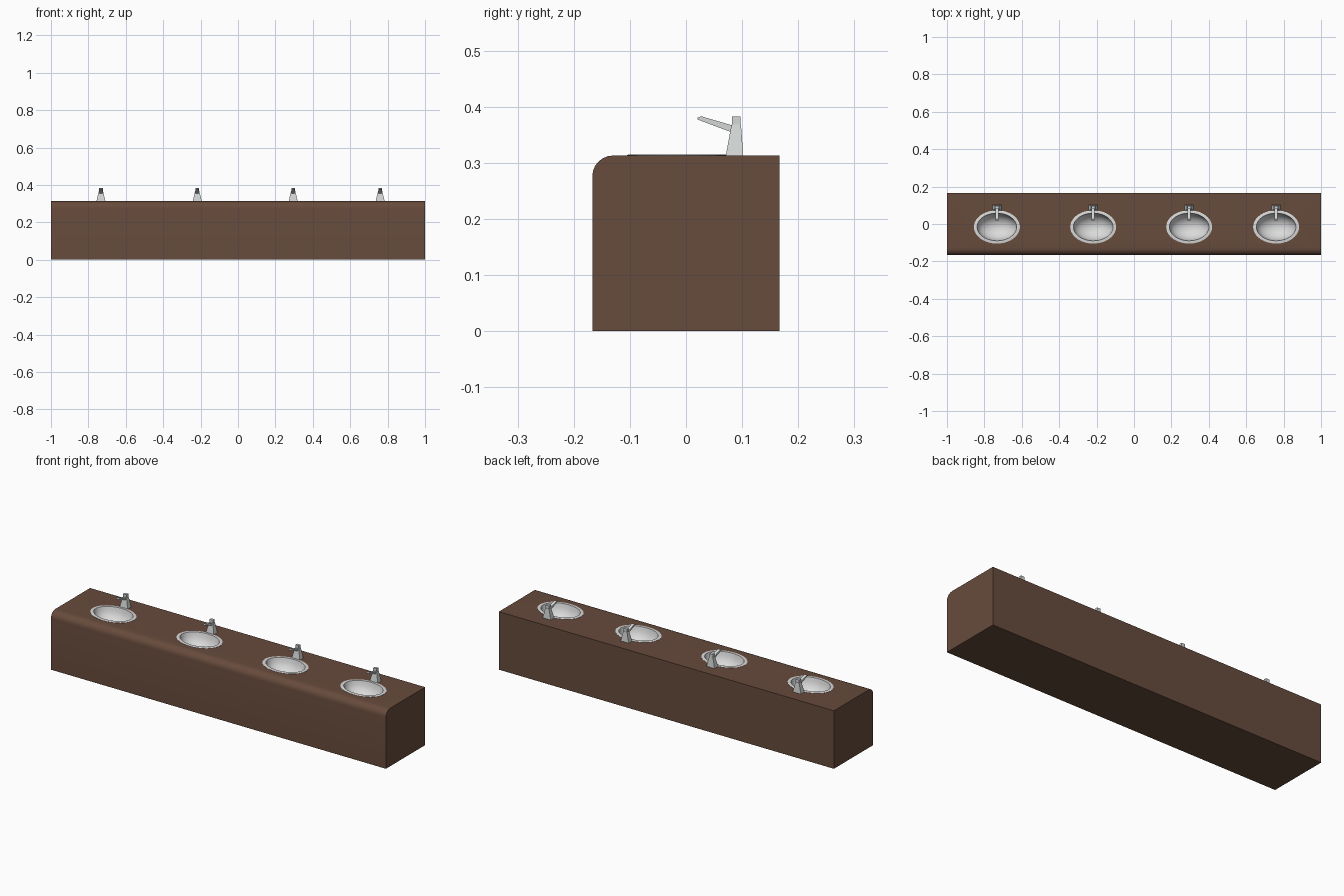
import bpy, bmesh, math

if "Cube" in bpy.data.objects:
    bpy.data.objects.remove(bpy.data.objects["Cube"])

def material(name, rgb):
    m = bpy.data.materials.new(name)
    m.diffuse_color = (*rgb, 1)
    m.use_nodes = True
    m.node_tree.nodes["Principled BSDF"].inputs["Base Color"].default_value = m.diffuse_color
    return m

BROWN = material("brown counter", (0.135, 0.07, 0.045))
WHITE = material("white ceramic", (0.70, 0.71, 0.70))
CHROME = material("grey metal", (0.66, 0.68, 0.67))
TOP = 0.313
RX, RY, CY = 0.123, 0.089, -0.016
SEG = 40

def finish(name, bm, mat, smooth=True):
    bmesh.ops.recalc_face_normals(bm, faces=bm.faces)
    me = bpy.data.meshes.new(name)
    bm.to_mesh(me)
    bm.free()
    me.materials.append(mat)
    ob = bpy.data.objects.new(name, me)
    bpy.context.collection.objects.link(ob)
    if smooth:
        bpy.context.view_layer.objects.active = ob
        ob.select_set(True)
        bpy.ops.object.shade_smooth_by_angle(angle=math.radians(35))
        ob.select_set(False)
    return ob

def prism(bm, pts, x0, x1):
    """Extrude a y-z outline along x."""
    a = [bm.verts.new((x0, y, z)) for y, z in pts]
    b = [bm.verts.new((x1, y, z)) for y, z in pts]
    n = len(pts)
    bm.faces.new(a)
    bm.faces.new(b[::-1])
    for i in range(n):
        bm.faces.new((a[i], a[(i + 1) % n], b[(i + 1) % n], b[i]))

def loft(bm, rings, cap_first=True):
    """Join rings of points, closing the last one."""
    vs = [[bm.verts.new(p) for p in r] for r in rings]
    n = len(vs[0])
    for a, b in zip(vs, vs[1:]):
        for i in range(n):
            bm.faces.new((a[i], a[(i + 1) % n], b[(i + 1) % n], b[i]))
    if cap_first:
        bm.faces.new(vs[0][::-1])
    bm.faces.new(vs[-1])

def ellipse(x, rx, ry, z):
    return [(x + rx * math.cos(t), CY + ry * math.sin(t), z)
            for t in (2 * math.pi * i / SEG for i in range(SEG))]

def rect(x, hw, y0, y1, z):
    return [(x - hw, y0, z), (x + hw, y0, z), (x + hw, y1, z), (x - hw, y1, z)]

# counter block with a rounded front top edge
r = 0.037
outline = [(0.167, 0), (0.167, TOP)]
for i in range(7):
    t = math.pi / 2 * (1 + i / 6)
    outline.append((-0.167 + r + r * math.cos(t), TOP - r + r * math.sin(t)))
outline.append((-0.167, 0))
bm = bmesh.new()
prism(bm, outline, -1, 1)
counter = finish("counter", bm, BROWN)

sinks = (-0.733, -0.218, 0.295, 0.76)

# openings for the basins
bm = bmesh.new()
for x in sinks:
    loft(bm, [ellipse(x, RX * 0.95, RY * 0.95, TOP + 0.05),
              ellipse(x, RX * 0.95, RY * 0.95, TOP - 0.12)])
cutter = finish("basin_cutter", bm, BROWN, False)
cutter.hide_render = True
cutter.hide_set(True)
cut = counter.modifiers.new("openings", 'BOOLEAN')
cut.object = cutter
cut.operation = 'DIFFERENCE'
cut.solver = 'EXACT'

for k, x in enumerate(sinks, 1):
    # basin: flat rim, then a rounded bowl
    bm = bmesh.new()
    rings = [ellipse(x, RX, RY, TOP - 0.001), ellipse(x, RX, RY, TOP + 0.001),
             ellipse(x, RX - 0.003, RY - 0.003, TOP + 0.002),
             ellipse(x, RX - 0.017, RY - 0.015, TOP + 0.002)]
    for i in range(1, 9):
        t = math.pi / 2 * i / 8.6
        rings.append(ellipse(x, (RX - 0.019) * math.cos(t), (RY - 0.017) * math.cos(t),
                             TOP - 0.075 * math.sin(t)))
    loft(bm, rings, cap_first=False)
    bmesh.ops.recalc_face_normals(bm, faces=bm.faces)
    finish(f"basin_{k}", bm, WHITE)

    # faucet: tapered body, square cap and rising spout
    bm = bmesh.new()
    loft(bm, [rect(x, 0.024, 0.071, 0.102, TOP), rect(x, 0.011, 0.081, 0.098, 0.368)])
    loft(bm, [rect(x, 0.010, 0.082, 0.097, 0.366), rect(x, 0.010, 0.082, 0.097, 0.383)])
    prism(bm, [(0.085, 0.353), (0.085, 0.366), (0.027, 0.383), (0.020, 0.380), (0.021, 0.377)],
          x - 0.008, x + 0.008)
    finish(f"faucet_{k}", bm, CHROME, False)
